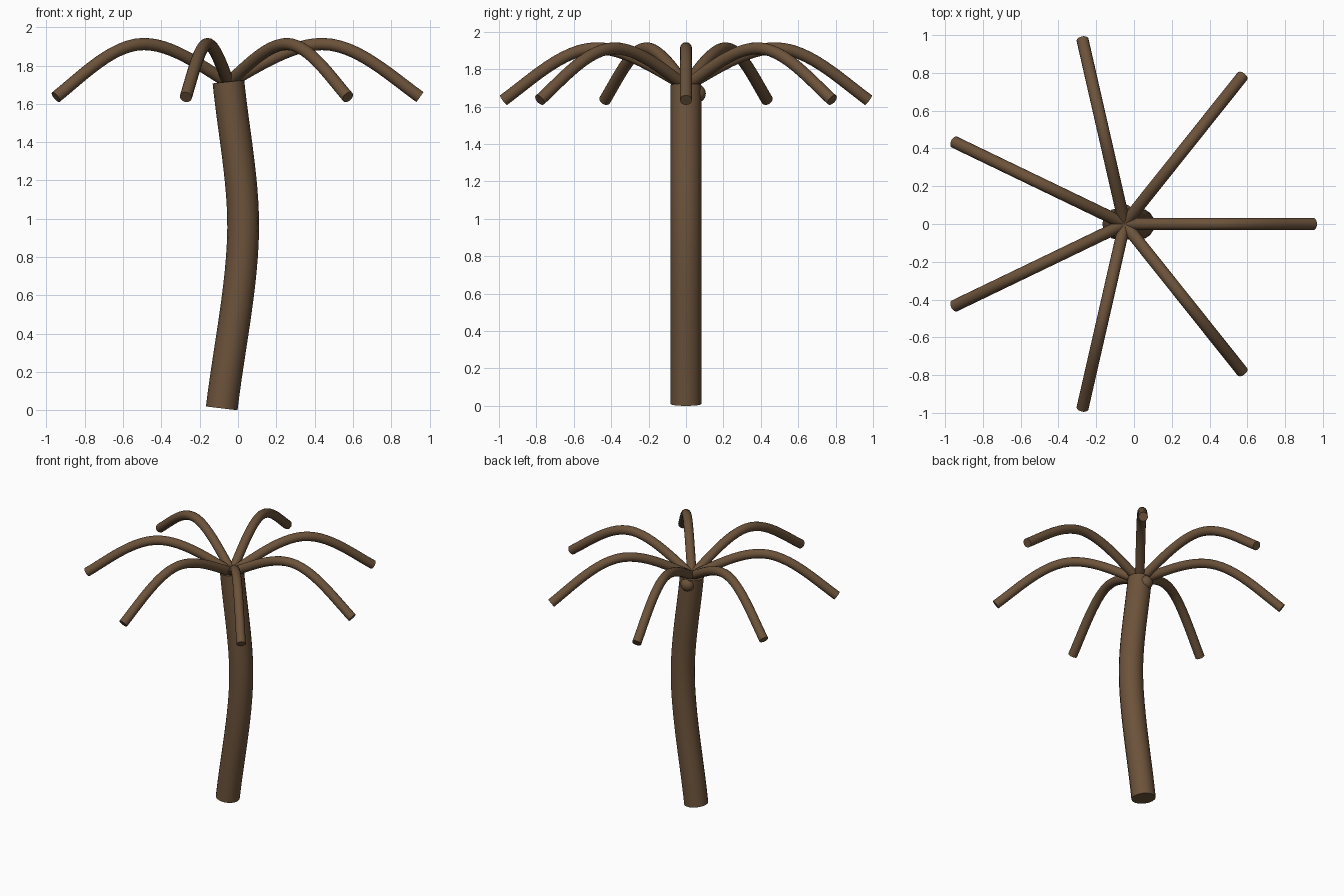
import bpy
from math import cos, sin, tau
from mathutils import Vector

cube = bpy.data.objects.get("Cube")
if cube:
    bpy.data.objects.remove(cube)

BARK = (0.15, 0.086, 0.043, 1)
bark = bpy.data.materials.new("brown bark")
bark.use_nodes = True
bark.diffuse_color = BARK
bark.node_tree.nodes["Principled BSDF"].inputs["Base Color"].default_value = BARK


def finish(obj):
    """Give the part its colour and smooth sides with crisp ends."""
    bpy.ops.object.select_all(action='DESELECT')
    obj.select_set(True)
    bpy.context.view_layer.objects.active = obj
    if obj.type == 'CURVE':
        bpy.ops.object.convert(target='MESH')
        obj = bpy.context.view_layer.objects.active
    obj.data.materials.clear()
    obj.data.materials.append(bark)
    bpy.ops.object.shade_smooth_by_angle(angle=0.7)


def tube(name, knots, radius):
    """Round tube along Bezier knots given as (left handle, point, right handle)."""
    curve = bpy.data.curves.new(name, 'CURVE')
    curve.dimensions = '3D'
    curve.bevel_depth = radius
    curve.bevel_resolution = 6
    curve.resolution_u = 12
    curve.use_fill_caps = True
    spline = curve.splines.new('BEZIER')
    spline.bezier_points.add(len(knots) - 1)
    for point, (left, co, right) in zip(spline.bezier_points, knots):
        point.handle_left_type = point.handle_right_type = 'FREE'
        point.handle_left, point.co, point.handle_right = left, co, right
    obj = bpy.data.objects.new(name, curve)
    bpy.context.collection.objects.link(obj)
    finish(obj)


def in_plane(rows, angle=0, origin_x=0):
    """Turn (distance, height) pairs into points on a vertical plane."""
    return [[Vector((origin_x + d * cos(angle), d * sin(angle), z)) for d, z in row]
            for row in rows]


# Curved trunk
trunk = [[(-0.12, -0.3), (-0.085, 0.01), (-0.048, 0.32)],
         [(0.024, 0.65), (0.027, 0.95), (0.029, 1.2)],
         [(-0.024, 1.46), (-0.05, 1.715), (-0.08, 1.97)]]
tube("trunk", in_plane(trunk), 0.083)

# Seven arching branches around the crown
arch = [[(-0.16, 1.62), (0, 1.71), (0.16, 1.8)],
        [(0.33, 1.912), (0.49, 1.912), (0.67, 1.912)],
        [(0.84, 1.75), (1.0, 1.635), (1.16, 1.52)]]
for i in range(7):
    tube(f"branch_{i + 1}", in_plane(arch, i * tau / 7, -0.05), 0.032)

# Small knob at the back of the crown
bpy.ops.mesh.primitive_uv_sphere_add(segments=20, ring_count=12, radius=0.05,
                                     location=(-0.055, 0.056, 1.67))
knob = bpy.context.object
knob.name = "crown_knob"
finish(knob)
